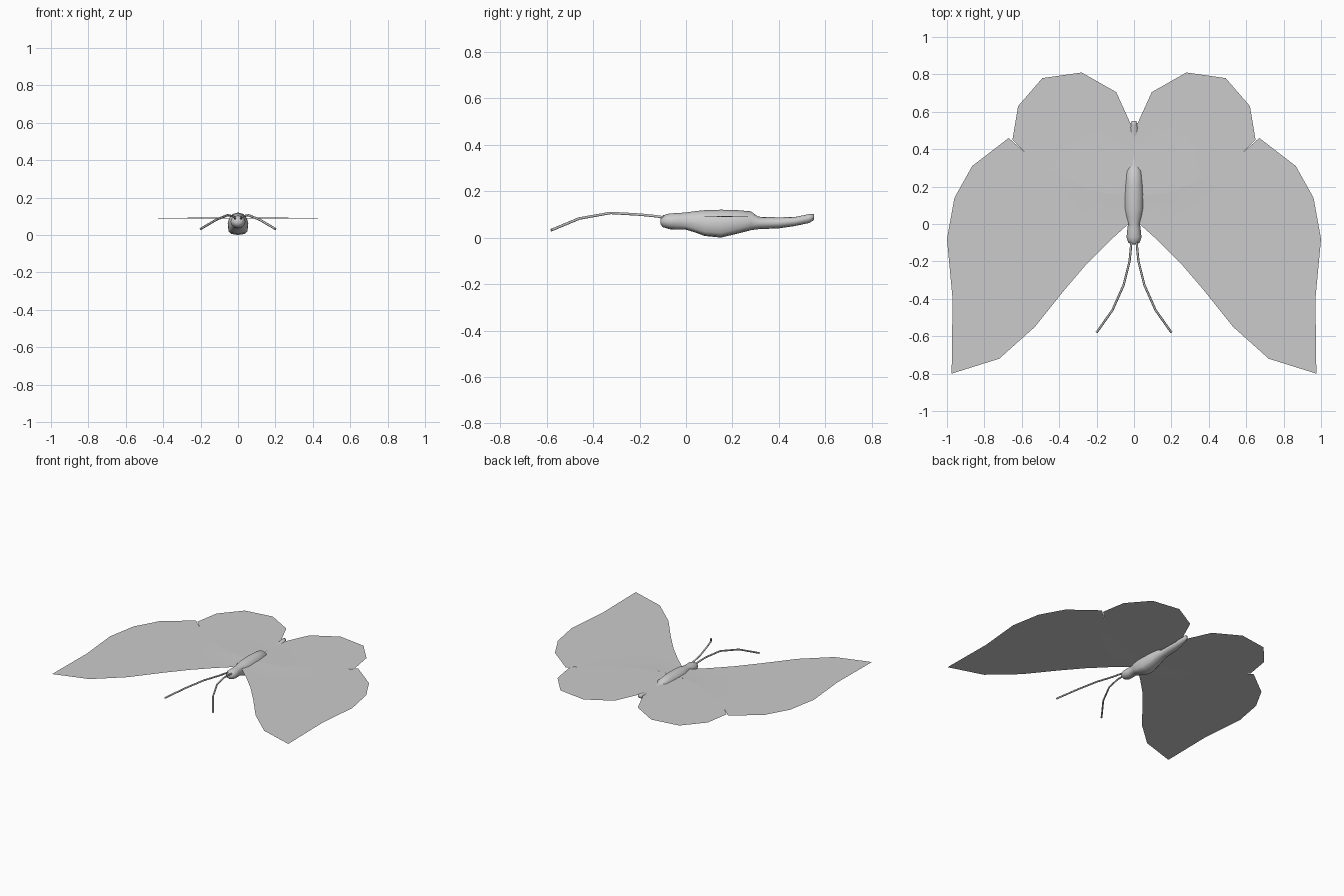
import bpy
import math

if "Cube" in bpy.data.objects:
    bpy.data.objects.remove(bpy.data.objects["Cube"])

WING_Z = 0.088


def mesh_object(name, verts, faces, smooth=True):
    me = bpy.data.meshes.new(name)
    me.from_pydata(verts, [], faces)
    me.update()
    ob = bpy.data.objects.new(name, me)
    bpy.context.collection.objects.link(ob)
    if smooth:
        for p in me.polygons:
            p.use_smooth = True
    return ob


def loft(name, stations, segs=12):
    """Closed body from stations of (y, half width, bottom z, top z, squareness)."""
    verts, faces = [], []
    for y, w, lo, hi, e in stations:
        for i in range(segs):
            a = 2 * math.pi * i / segs
            c, s = math.cos(a), math.sin(a)
            k = e if s < 0 else 1.0
            x = w * math.copysign(abs(c) ** k, c)
            z = (lo + hi) / 2 + (hi - lo) / 2 * math.copysign(abs(s) ** k, s)
            verts.append((x, y, z))
    for r in range(len(stations) - 1):
        for i in range(segs):
            j = (i + 1) % segs
            a, b = r * segs, (r + 1) * segs
            faces.append((a + i, a + j, b + j, b + i))
    faces.append(tuple(reversed(range(segs))))
    faces.append(tuple(range(len(verts) - segs, len(verts))))
    return mesh_object(name, verts, faces)


def wing(name, front, rear, lift, side):
    """Thin sheet spanned between a front edge and a rear edge, slightly raised near the root."""
    verts, faces, cols = [], [], 5
    for (fx, fy), (rx, ry) in zip(front, rear):
        for c in range(cols):
            t = c / (cols - 1)
            x, y = fx + (rx - fx) * t, fy + (ry - fy) * t
            z = WING_Z + lift * math.exp(-((x - 0.15) / 0.13) ** 2 - ((y - 0.2) / 0.1) ** 2)
            verts.append((side * x, y, z))
    for r in range(len(front) - 1):
        for c in range(cols - 1):
            a = r * cols + c
            f = (a, a + cols, a + cols + 1, a + 1)
            faces.append(f if side > 0 else f[::-1])
    return mesh_object(name, verts, faces)


# Head, thorax and abdomen in one tapering body
loft("body", [
    (-0.11, 0.014, 0.058, 0.085, 1.0),
    (-0.10, 0.030, 0.045, 0.096, 1.0),
    (-0.07, 0.040, 0.036, 0.104, 1.0),
    (-0.03, 0.036, 0.034, 0.106, 0.9),
    (0.00, 0.032, 0.034, 0.108, 0.8),
    (0.04, 0.045, 0.022, 0.114, 0.65),
    (0.08, 0.054, 0.007, 0.118, 0.6),
    (0.15, 0.055, 0.000, 0.120, 0.6),
    (0.21, 0.050, 0.014, 0.119, 0.65),
    (0.28, 0.042, 0.032, 0.113, 0.8),
    (0.31, 0.034, 0.036, 0.090, 1.0),
    (0.40, 0.034, 0.040, 0.087, 1.0),
    (0.47, 0.027, 0.050, 0.089, 1.0),
    (0.53, 0.018, 0.063, 0.101, 1.0),
    (0.55, 0.013, 0.075, 0.102, 1.0),
])

# Wing outlines
fore_front = [(0, 0.02), (0.03, 0.0), (0.13, -0.09), (0.25, -0.21), (0.37, -0.35),
              (0.45, -0.45), (0.53, -0.55), (0.72, -0.72), (0.975, -0.80)]
fore_rear = [(0, 0.15), (0.11, 0.155), (0.23, 0.18), (0.50, 0.31), (0.67, 0.46),
             (0.865, 0.31), (0.96, 0.14), (1.0, -0.08), (0.97, -0.40)]
hind_front = [(0, 0.15), (0.11, 0.15), (0.23, 0.17), (0.37, 0.235), (0.50, 0.30), (0.65, 0.45)]
hind_rear = [(0, 0.53), (0.02, 0.54), (0.095, 0.705), (0.28, 0.81), (0.49, 0.78), (0.62, 0.63)]

for label, side in (("right", 1), ("left", -1)):
    wing("fore_wing_" + label, fore_front, fore_rear, 0.007, side)
    wing("hind_wing_" + label, hind_front, hind_rear, 0.003, side)

    # Antenna: curved thin tube with a drooping tip
    cu = bpy.data.curves.new("antenna_" + label, 'CURVE')
    cu.dimensions = '3D'
    cu.bevel_depth = 0.006
    cu.bevel_resolution = 1
    cu.use_fill_caps = True
    path = [(0.014, -0.08, 0.085), (0.017, -0.13, 0.092), (0.024, -0.20, 0.099),
            (0.055, -0.325, 0.106), (0.115, -0.46, 0.082), (0.20, -0.58, 0.032)]
    sp = cu.splines.new('POLY')
    sp.points.add(len(path) - 1)
    for p, (x, y, z) in zip(sp.points, path):
        p.co = (side * x, y, z, 1)
    ob = bpy.data.objects.new("antenna_" + label, cu)
    bpy.context.collection.objects.link(ob)
